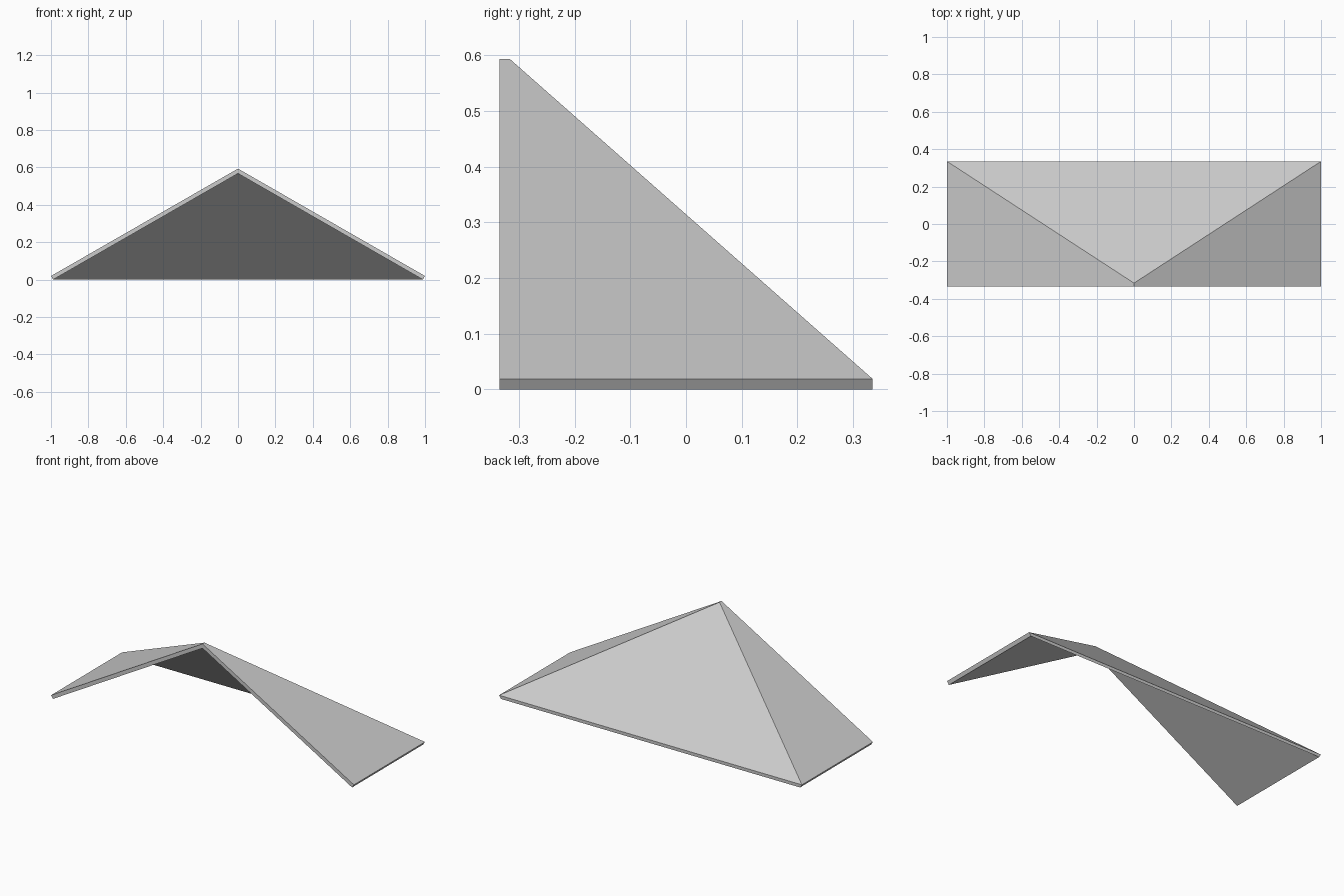
import bpy
import bmesh

cube = bpy.data.objects.get("Cube")
if cube:
    bpy.data.objects.remove(cube, do_unlink=True)

# Single matte grey for the whole roof
grey = bpy.data.materials.new("light grey")
grey.use_nodes = True
colour = (0.6, 0.6, 0.6, 1.0)
grey.diffuse_color = colour
grey.node_tree.nodes["Principled BSDF"].inputs["Base Color"].default_value = colour

FRONT, BACK = -0.335, 0.335


def roof_skin(bm, half_width, eave, ridge, hip_y):
    """Two sloping sides and a back hip; returns the open rim in order."""
    points = [
        (half_width, FRONT, eave), (half_width, BACK, eave),
        (-half_width, BACK, eave), (-half_width, FRONT, eave),
        (0, FRONT, ridge), (0, hip_y, ridge),
    ]
    right_front, right_back, left_back, left_front, gable, peak = [
        bm.verts.new(p) for p in points]
    bm.faces.new((right_front, right_back, peak, gable))
    bm.faces.new((left_back, left_front, gable, peak))
    bm.faces.new((right_back, left_back, peak))
    return [right_front, right_back, left_back, left_front, gable]


# Outer and inner skins of the hollow roof
bm = bmesh.new()
outer = roof_skin(bm, 1.0, 0.019, 0.593, -0.316)
inner = roof_skin(bm, 0.988, 0.0, 0.567, -0.309)

# Fascia strips along the eaves and the front gable
for i in range(len(outer)):
    j = (i + 1) % len(outer)
    bm.faces.new((outer[i], outer[j], inner[j], inner[i]))
bmesh.ops.recalc_face_normals(bm, faces=bm.faces)

mesh = bpy.data.meshes.new("hipped_roof")
bm.to_mesh(mesh)
bm.free()
mesh.materials.append(grey)
roof = bpy.data.objects.new("hipped_roof", mesh)
bpy.context.collection.objects.link(roof)
